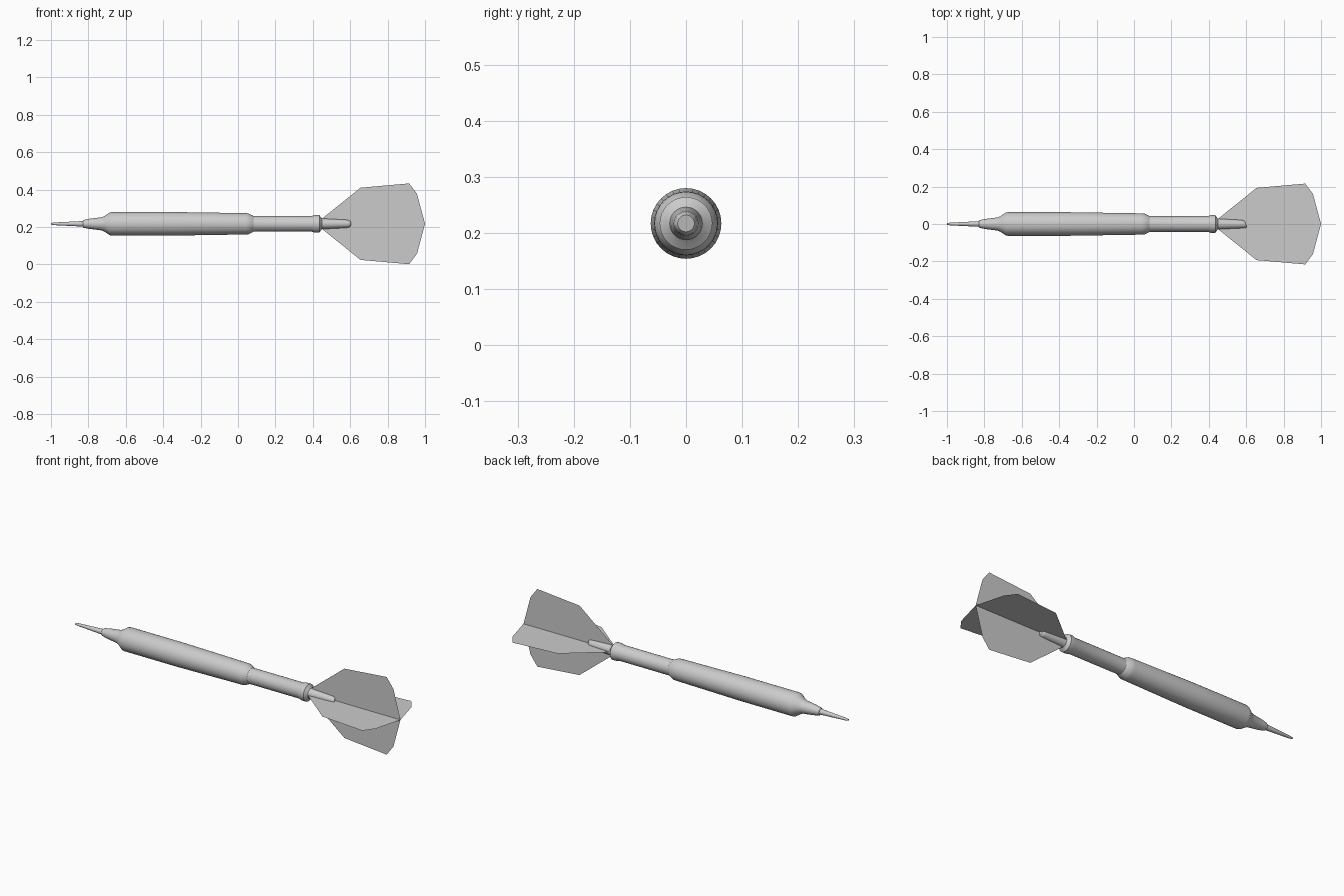
import bpy, bmesh, math

if "Cube" in bpy.data.objects:
    bpy.data.objects.remove(bpy.data.objects["Cube"])

AXIS_Z = 0.217
SEGS = 32


def finish(name, bm, smooth=True):
    bmesh.ops.recalc_face_normals(bm, faces=bm.faces)
    mesh = bpy.data.meshes.new(name)
    bm.to_mesh(mesh)
    bm.free()
    obj = bpy.data.objects.new(name, mesh)
    bpy.context.collection.objects.link(obj)
    obj.location.z = AXIS_Z
    if smooth:
        bpy.ops.object.select_all(action='DESELECT')
        obj.select_set(True)
        bpy.context.view_layer.objects.active = obj
        bpy.ops.object.shade_smooth_by_angle(angle=math.radians(25))
    return obj


def lathe(name, profile):
    """Closed solid of revolution around x from (x, radius) pairs."""
    bm = bmesh.new()
    rings = []
    for x, r in profile:
        rings.append([bm.verts.new((x, r * math.cos(a), r * math.sin(a)))
                      for a in (2 * math.pi * i / SEGS for i in range(SEGS))])
    for a, b in zip(rings, rings[1:]):
        for i in range(SEGS):
            j = (i + 1) % SEGS
            bm.faces.new((a[i], a[j], b[j], b[i]))
    bm.faces.new(rings[0])
    bm.faces.new(rings[-1])
    return finish(name, bm)


# needle point
lathe("tip", [(-1.0, 0.004), (-0.985, 0.007), (-0.825, 0.015), (-0.80, 0.015)])

# heavy barrel with stepped nose
lathe("barrel", [(-0.83, 0.016), (-0.825, 0.021), (-0.795, 0.027), (-0.73, 0.035),
                 (-0.715, 0.041), (-0.685, 0.061), (-0.675, 0.063), (-0.35, 0.063),
                 (0.04, 0.057), (0.055, 0.056), (0.08, 0.044), (0.085, 0.040)])

# rear shaft with raised collar
lathe("shaft", [(0.07, 0.042), (0.395, 0.042), (0.41, 0.047),
                (0.435, 0.047), (0.445, 0.033), (0.45, 0.028)])

# tapered flight holder, its end cut slightly slanted
holder = lathe("flight_holder", [(0.44, 0.030), (0.46, 0.028), (0.575, 0.022),
                                 (0.59, 0.020), (0.598, 0.015)])
for v in holder.data.vertices:
    if v.co.x > 0.57:
        v.co.x -= 0.4 * v.co.y

# four thin flights sharing the centre line
outline = [(0.44, 0.0), (0.44, 0.02), (0.655, 0.193), (0.915, 0.216), (0.957, 0.16), (1.0, 0.0)]
for k, part in enumerate(("top", "back", "bottom", "front")):
    c, s = round(math.cos(k * math.pi / 2)), round(math.sin(k * math.pi / 2))
    bm = bmesh.new()
    bm.faces.new([bm.verts.new((x, r * s, r * c)) for x, r in outline])
    finish("flight_" + part, bm, smooth=False)
